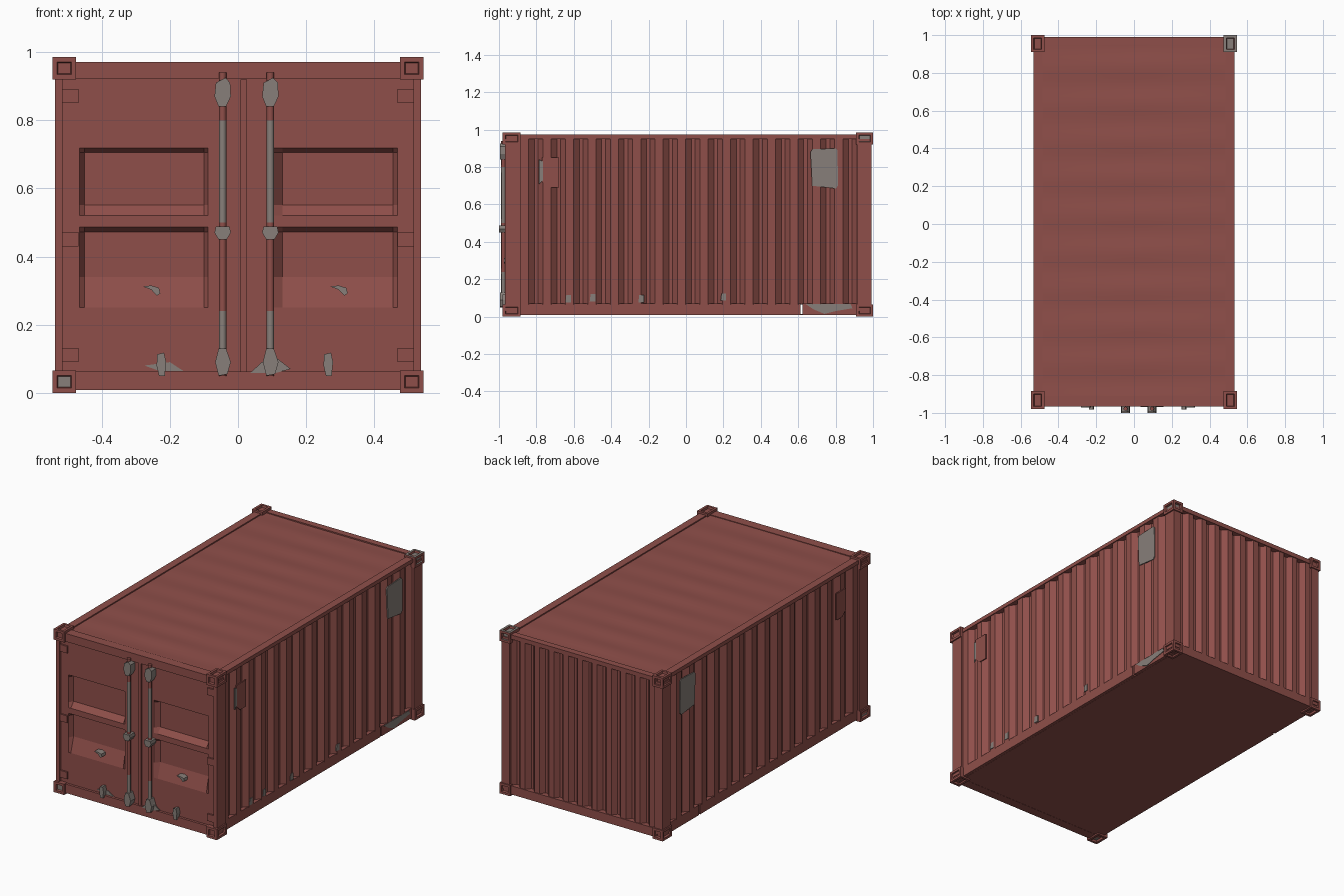
import bpy, bmesh, math
from mathutils import Vector

if "Cube" in bpy.data.objects:
    bpy.data.objects.remove(bpy.data.objects["Cube"])


def material(name, col):
    m = bpy.data.materials.new(name)
    m.diffuse_color = (*col, 1)
    m.use_nodes = True
    m.node_tree.nodes["Principled BSDF"].inputs["Base Color"].default_value = m.diffuse_color
    return m


RED = material("container_red", (0.275, 0.078, 0.068))
GREY = material("worn_grey", (0.245, 0.212, 0.192))


def finish(name, bm, mats=(RED,)):
    me = bpy.data.meshes.new(name)
    bm.to_mesh(me)
    bm.free()
    ob = bpy.data.objects.new(name, me)
    bpy.context.collection.objects.link(ob)
    for m in mats:
        me.materials.append(m)
    return ob


def box_bm(lo, hi):
    bm = bmesh.new()
    bmesh.ops.create_cube(bm, size=1)
    for v in bm.verts:
        v.co = Vector([(l + h) / 2 + c * abs(h - l) for l, h, c in zip(lo, hi, v.co)])
    return bm


def box(name, x, y, z, mat=RED):
    return finish(name, box_bm((x[0], y[0], z[0]), (x[1], y[1], z[1])), (mat,))


def sided(s, a, b):
    return tuple(sorted((s * a, s * b)))


def prism(name, poly, to3d, d0, d1, mat):
    """Flat outline pushed from depth d0 to d1."""
    bm = bmesh.new()
    a = [bm.verts.new(to3d(u, v, d0)) for u, v in poly]
    b = [bm.verts.new(to3d(u, v, d1)) for u, v in poly]
    bm.faces.new(a)
    bm.faces.new(b[::-1])
    for i in range(len(poly)):
        j = (i + 1) % len(poly)
        bm.faces.new((a[j], a[i], b[i], b[j]))
    bmesh.ops.recalc_face_normals(bm, faces=bm.faces)
    return finish(name, bm, (mat,))


def front(name, poly, y0, y1, mat=GREY):
    return prism(name, poly, lambda u, v, d: (u, d, v), y0, y1, mat)


def side(name, s, poly, x0, x1, mat=GREY):
    return prism(name, poly, lambda u, v, d: (s * d, u, v), x0, x1, mat)


def sheet(name, rows, out, smooth=False):
    """Grid of points skinned with quads, facing along out."""
    bm = bmesh.new()
    g = [[bm.verts.new(p) for p in r] for r in rows]
    for i in range(len(g) - 1):
        for j in range(len(g[0]) - 1):
            bm.faces.new((g[i][j], g[i + 1][j], g[i + 1][j + 1], g[i][j + 1]))
    bm.normal_update()
    if sum((f.normal for f in bm.faces), Vector()).dot(Vector(out)) < 0:
        bmesh.ops.reverse_faces(bm, faces=bm.faces)
    for f in bm.faces:
        f.smooth = smooth
    return finish(name, bm)


def corrugation(a, b, n, outer, inner):
    p = (b - a) / n
    pts = []
    for k in range(n):
        for t, d in ((0, outer), (0.36, outer), (0.62, inner), (0.78, inner)):
            pts.append((a + (k + t) * p, d))
    return pts + [(b, outer)]


# corrugated side and back walls
for s, tag in ((1, "right"), (-1, "left")):
    prof = corrugation(-0.885, 0.915, 15, 0.525, 0.498)
    sheet(tag + "_wall", [[(s * d, u, z) for u, d in prof] for z in (0.065, 0.96)], (s, 0, 0))
prof = corrugation(-0.48, 0.48, 10, 0.985, 0.957)
sheet("back_wall", [[(u, d, z) for u, d in prof] for z in (0.05, 0.96)], (0, 1, 0))

# roof skin with faint ripples, and thin floor
ys = [-0.96 + 1.94 * i / 64 for i in range(65)]
xs = [-0.487 + 0.974 * i / 4 for i in range(5)]
sheet("roof", [[(x, y, 0.966 + 0.003 * math.sin(y * 32) * (abs(x) < 0.4)) for y in ys] for x in xs],
      (0, 0, 1), True)
box("floor", (-0.505, 0.505), (-0.95, 0.98), (0.009, 0.013))

# corner castings with sunken openings on the outward faces
for sx in (1, -1):
    for ya, yb in ((-0.98, -0.885), (0.91, 1.0)):
        for za, zb in ((0, 0.065), (0.92, 0.985)):
            x = sided(sx, 0.475, 0.545)
            bm = box_bm((x[0], ya, za), (x[1], yb, zb))
            out = Vector((sx, 1 if ya > 0 else -1, 1 if za > 0.5 else -1))
            bm.normal_update()
            fs = [f for f in bm.faces if f.normal.dot(out) > 0.5]
            bmesh.ops.inset_individual(bm, faces=fs, thickness=0.02)
            bmesh.ops.inset_individual(bm, faces=fs, thickness=0.004, depth=-0.012)
            worn = (sx > 0 and ya > 0 and za > 0.5)
            for f in fs:
                f.material_index = int(worn or (sx < 0 and ya < 0 and za < 0.5))
            for f in bm.faces:
                if worn and f.normal.z > 0.5:
                    f.material_index = 1
            finish("corner_casting", bm, (RED, GREY))

# posts and long rails
for s, tag in ((1, "right"), (-1, "left")):
    box(tag + "_front_post", sided(s, 0.515, 0.537), (-0.967, -0.885), (0.03, 0.95))
    box(tag + "_back_post", sided(s, 0.485, 0.537), (0.913, 0.993), (0.03, 0.95))
    box(tag + "_top_rail", sided(s, 0.485, 0.531), (-0.93, 0.95), (0.95, 0.973))
    box(tag + "_bottom_rail_long", sided(s, 0.500, 0.523), (-0.93, 0.612), (0.01, 0.07))
    box(tag + "_bottom_rail_short", sided(s, 0.500, 0.523), (0.624, 0.95), (0.01, 0.07))

# end rails
box("door_header", (-0.5, 0.5), (-0.967, -0.91), (0.922, 0.971))
box("door_sill", (-0.5, 0.5), (-0.967, -0.91), (0.008, 0.062))
box("back_header", (-0.5, 0.5), (0.95, 0.99), (0.945, 0.971))
box("back_sill", (-0.5, 0.5), (0.95, 0.99), (0.008, 0.06))

# doors with two pressed recesses each
zs = [0.06, 0.25, 0.34, 0.472, 0.486, 0.52, 0.552, 0.705, 0.718, 0.925]
for tag, xs in (("left", [-0.517, -0.465, -0.45, -0.1, -0.088, 0.012]),
                ("right", [0.012, 0.105, 0.13, 0.455, 0.468, 0.517])):
    rows = [[(x, -0.925 if i in (2, 3) and j in (2, 3, 6, 7) else -0.952, z)
             for j, z in enumerate(zs)] for i, x in enumerate(xs)]
    sheet(tag + "_door", rows, (0, -1, 0))
box("door_overlap_strip", (0.008, 0.026), (-0.962, -0.948), (0.02, 0.92))

# hinges
for s in (1, -1):
    for z in (0.09, 0.43, 0.85):
        box("door_hinge", sided(s, 0.468, 0.522), (-0.962, -0.95), (z, z + 0.042))

# locking bars: worn grey along part of their height
for cx in (-0.045, 0.095):
    cuts = [0.05, 0.12, 0.24, 0.5, 0.8, 0.94]
    bm = bmesh.new()
    rings = [[bm.verts.new((cx + 0.011 * math.cos(a * math.pi / 4),
                            -0.977 + 0.011 * math.sin(a * math.pi / 4), z)) for a in range(8)]
             for z in cuts]
    for k in range(len(cuts) - 1):
        for a in range(8):
            b = (a + 1) % 8
            f = bm.faces.new((rings[k][a], rings[k][b], rings[k + 1][b], rings[k + 1][a]))
            f.material_index = k % 2
            f.smooth = True
    bm.faces.new(rings[0][::-1])
    bm.faces.new(rings[-1])
    finish("locking_bar", bm, (RED, GREY))

    # bar brackets
    def around(pts):
        return [(cx + u, v) for u, v in pts]
    front("top_bracket", around([(-0.012, 0.84), (0.01, 0.84), (0.024, 0.87), (0.022, 0.91),
                                 (0.008, 0.925), (-0.02, 0.91), (-0.024, 0.87)]), -0.994, -0.95)
    front("middle_bracket", around([(-0.012, 0.45), (0.012, 0.45), (0.024, 0.47), (0.02, 0.488),
                                    (-0.02, 0.488), (-0.024, 0.47)]), -1.0, -0.95)
    front("bottom_bracket", around([(-0.012, 0.05), (0.014, 0.055), (0.024, 0.09), (0.01, 0.13),
                                    (-0.012, 0.13), (-0.022, 0.09)]), -0.994, -0.95)

# handles, pegs and worn patches on the doors
for cx in (-0.25, 0.3):
    front("door_handle", [(cx - 0.03, 0.312), (cx - 0.005, 0.303), (cx + 0.012, 0.285),
                          (cx + 0.022, 0.292), (cx + 0.018, 0.308), (cx - 0.005, 0.315)],
          -0.972, -0.93)
for cx in (-0.225, 0.265):
    front("lower_peg", [(cx - 0.007, 0.05), (cx + 0.01, 0.05), (cx + 0.014, 0.09),
                        (cx + 0.008, 0.118), (cx - 0.012, 0.113), (cx - 0.014, 0.08)], -0.982, -0.95)
front("left_worn_patch", [(-0.275, 0.08), (-0.23, 0.064), (-0.16, 0.064), (-0.2, 0.09)], -0.956, -0.951)
front("right_worn_patch", [(0.035, 0.058), (0.11, 0.058), (0.155, 0.07), (0.11, 0.105), (0.07, 0.09)],
      -0.969, -0.963)

# plates on the side walls
for s in (1, -1):
    side("grey_side_plate", s, [(0.675, 0.7), (0.8, 0.685), (0.813, 0.7), (0.81, 0.89),
                                (0.8, 0.9), (0.675, 0.895), (0.665, 0.88)], 0.523, 0.530)
    side("small_side_plate", s, [(-0.735, 0.69), (-0.68, 0.69), (-0.68, 0.85),
                                 (-0.77, 0.85), (-0.77, 0.72)], 0.523, 0.530, RED)
side("worn_plate_edge", 1, [(-0.785, 0.71), (-0.765, 0.73), (-0.765, 0.83), (-0.785, 0.84)], 0.522, 0.5305)
side("worn_rail_patch", 1, [(0.68, 0.04), (0.74, 0.015), (0.8, 0.03), (0.89, 0.045),
                            (0.88, 0.067), (0.64, 0.067)], 0.520, 0.526)
for y, z in ((-0.63, 0.095), (-0.5, 0.1), (-0.24, 0.095), (0.2, 0.105)):
    side("worn_wall_spot", 1, [(y - 0.015, z - 0.018), (y + 0.015, z - 0.02),
                               (y + 0.015, z + 0.02), (y - 0.01, z + 0.02)], 0.521, 0.528)
